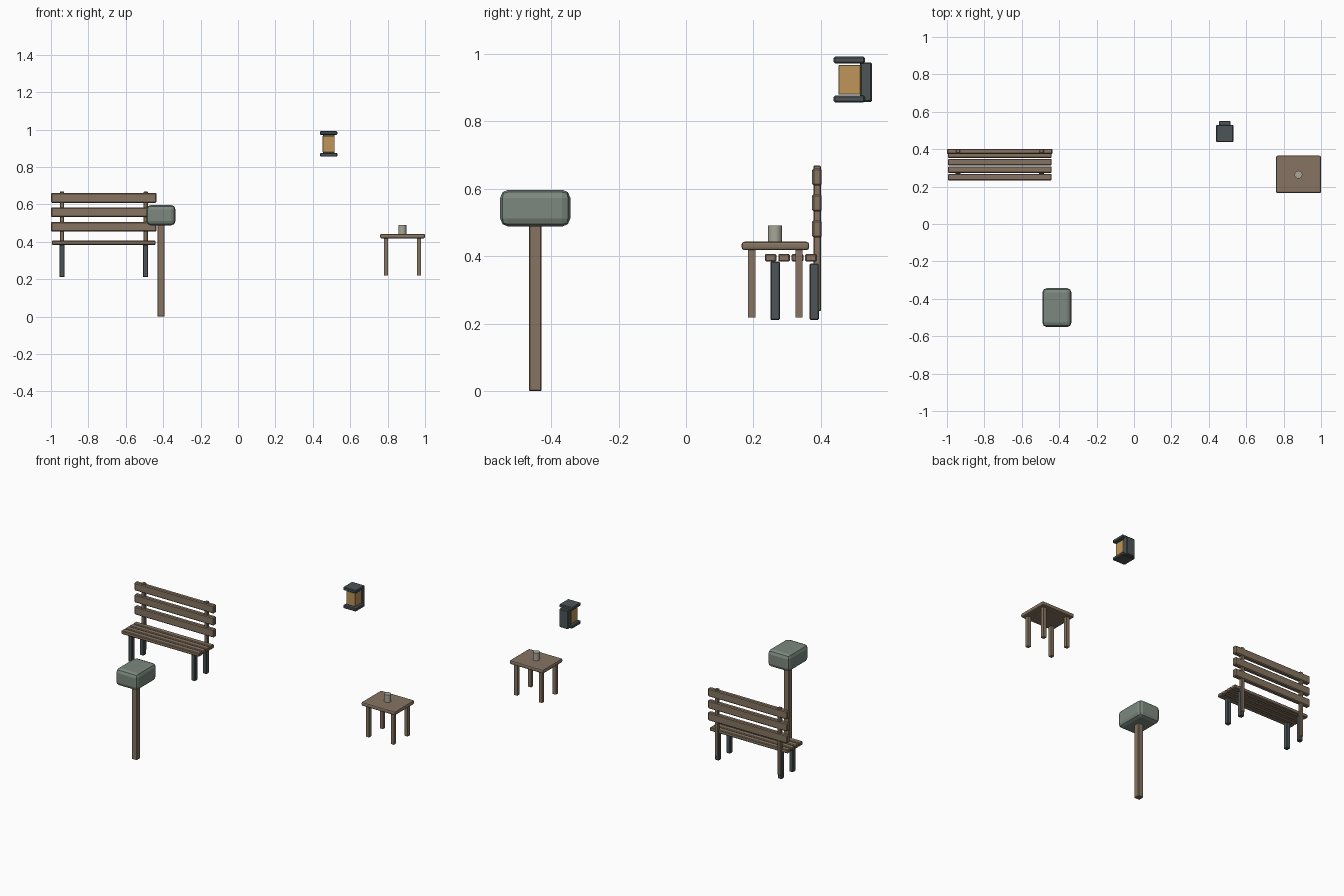
import bpy
import bmesh
from mathutils import Matrix, Vector

if "Cube" in bpy.data.objects:
    bpy.data.objects.remove(bpy.data.objects["Cube"])


def material(name, rgb):
    m = bpy.data.materials.new(name)
    m.diffuse_color = (*rgb, 1)
    m.use_nodes = True
    m.node_tree.nodes["Principled BSDF"].inputs["Base Color"].default_value = m.diffuse_color
    return m


WOOD = material("weathered_wood", (0.24, 0.175, 0.12))
IRON = material("dark_iron", (0.075, 0.09, 0.095))
SAGE = material("sage_paint", (0.20, 0.25, 0.21))
AMBER = material("amber_glass", (0.52, 0.30, 0.10))
CLAY = material("pale_clay", (0.40, 0.38, 0.31))


def finish(name, bm, mat):
    mesh = bpy.data.meshes.new(name)
    bm.to_mesh(mesh)
    bm.free()
    obj = bpy.data.objects.new(name, mesh)
    mesh.materials.append(mat)
    bpy.context.collection.objects.link(obj)
    return obj


def box(name, x, y, z, mat, bevel=0.003, segments=1):
    """Bevelled box from (min, max) ranges."""
    size = Vector((x[1] - x[0], y[1] - y[0], z[1] - z[0]))
    centre = Vector((sum(x), sum(y), sum(z))) / 2
    bm = bmesh.new()
    bmesh.ops.create_cube(bm, size=1, matrix=Matrix.Translation(centre) @ Matrix.Diagonal((*size, 1)))
    obj = finish(name, bm, mat)
    if bevel:
        mod = obj.modifiers.new("soft_edges", "BEVEL")
        mod.width = bevel
        mod.segments = segments
    return obj


def around(c, half):
    return (c - half, c + half)


# Bench: seat slats, back slats, iron legs and back posts
BENCH_X = -0.7175
for i in range(4):
    box(f"bench_seat_slat_{i + 1}", around(BENCH_X, 0.277), around(0.251 + 0.04 * i, 0.0175),
        (0.384, 0.407), WOOD, 0.004)
for i in range(3):
    box(f"bench_back_slat_{i + 1}", around(BENCH_X, 0.2825), (0.374, 0.402),
        around(0.481 + 0.077 * i, 0.026), WOOD, 0.005)
for side, s in (("left", -1), ("right", 1)):
    x = BENCH_X + s * 0.2235
    box(f"bench_front_leg_{side}", around(x, 0.0135), (0.250, 0.278), (0.211, 0.384), IRON)
    box(f"bench_back_leg_{side}", around(x, 0.0135), (0.366, 0.394), (0.211, 0.378), IRON)
    box(f"bench_back_post_{side}", around(x, 0.0115), (0.378, 0.400), (0.237, 0.669), WOOD)

# Side table with a cup
TX, TY = 0.88, 0.265
box("table_top", (TX - 0.12, TX + 0.12), around(TY, 0.1), (0.418, 0.443), WOOD, 0.008, 2)
for i, (sx, sy) in enumerate(((-1, -1), (1, -1), (-1, 1), (1, 1))):
    box(f"table_leg_{i + 1}", around(TX + sx * 0.088, 0.011), around(TY + sy * 0.07, 0.011),
        (0.219, 0.420), WOOD, 0)
bm = bmesh.new()
bmesh.ops.create_cone(bm, cap_ends=True, segments=16, radius1=0.021, radius2=0.021, depth=0.048,
                      matrix=Matrix.Translation((TX - 0.001, TY - 0.001, 0.467)))
cup = finish("cup", bm, CLAY)
for poly in cup.data.polygons:
    poly.use_smooth = len(poly.vertices) == 4
for edge in cup.data.edges:
    v = [cup.data.vertices[k].co.z for k in edge.vertices]
    edge.use_edge_sharp = abs(v[0] - v[1]) < 0.001

# Letter box on a post
PX, PY = -0.412, -0.447
box("letter_box_post", around(PX, 0.019), around(PY, 0.019), (0.0, 0.50), WOOD)
box("letter_box_body", around(PX, 0.078), around(PY, 0.104), (0.488, 0.597), SAGE, 0.024, 2)

# Wall lantern
LX = 0.485
box("lantern_back_plate", around(LX, 0.031), (0.516, 0.551), (0.857, 0.975), IRON, 0.004)
box("lantern_cap", around(LX, 0.046), (0.438, 0.530), (0.972, 0.992), IRON, 0.004)
box("lantern_base", around(LX, 0.046), (0.438, 0.530), (0.856, 0.876), IRON, 0.004)
box("lantern_glass", around(LX, 0.032), (0.452, 0.518), (0.879, 0.967), AMBER, 0.002)
